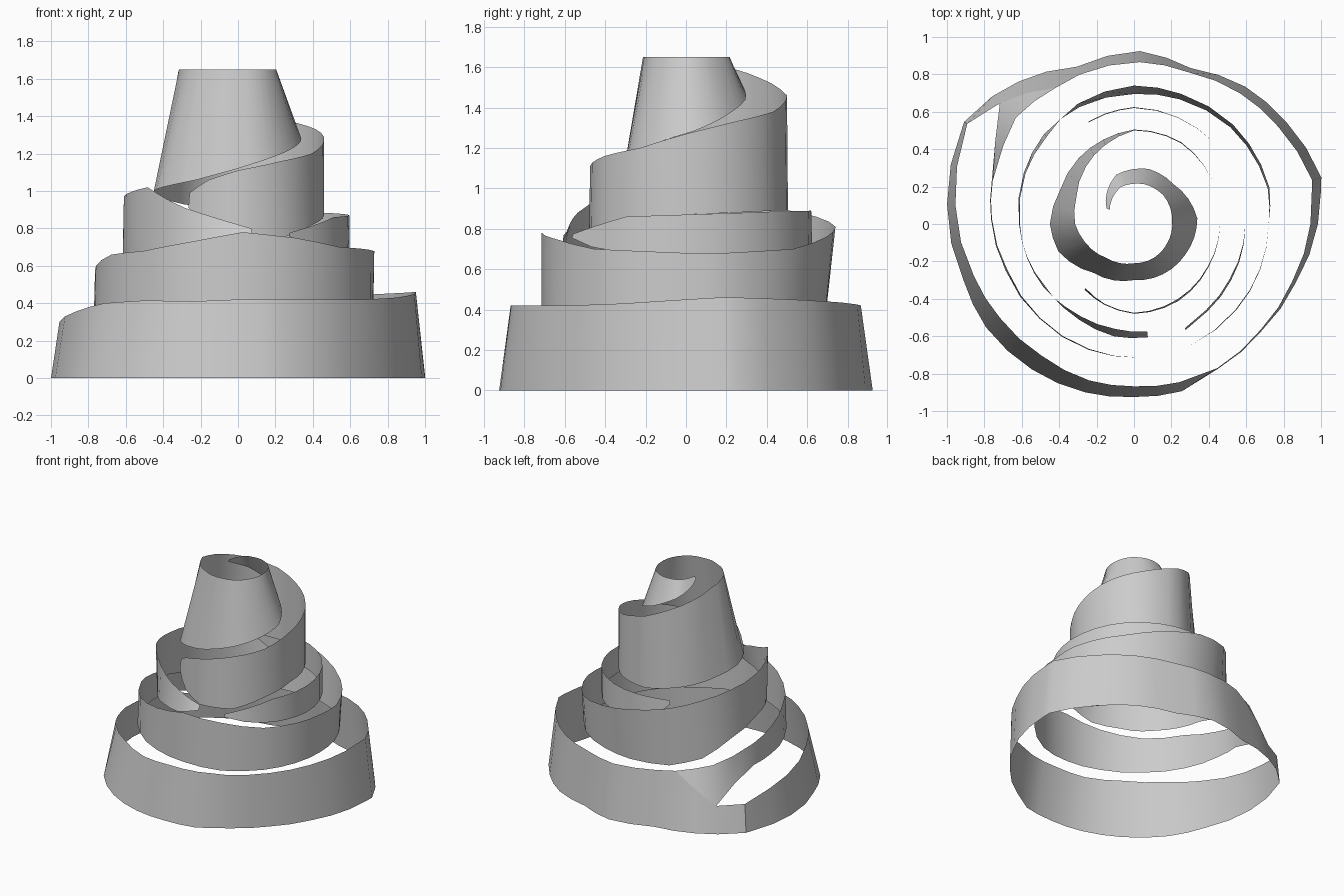
import bpy, bmesh, math

STEP = 10  # degrees per facet along each ribbon


def ribbon(name, keys):
    """Thin wall from keys (angle, bottom radius, bottom z, top radius, top z)."""
    rows = []
    for k0, k1 in zip(keys, keys[1:]):
        n = max(1, round((k1[0] - k0[0]) / STEP))
        rows += [[a + (b - a) * i / n for a, b in zip(k0, k1)] for i in range(n)]
    rows.append(keys[-1])
    bm = bmesh.new()
    prev = None
    for ang, rb, zb, rt, zt in rows:
        c, s = math.cos(math.radians(ang)), math.sin(math.radians(ang))
        pair = (bm.verts.new((rb * c, rb * s, zb)), bm.verts.new((rt * c, rt * s, zt)))
        if prev:
            bm.faces.new((prev[0], pair[0], pair[1], prev[1]))
        prev = pair
    bmesh.ops.remove_doubles(bm, verts=bm.verts, dist=0.0005)
    mesh = bpy.data.meshes.new(name)
    bm.to_mesh(mesh)
    bm.free()
    ob = bpy.data.objects.new(name, mesh)
    bpy.context.collection.objects.link(ob)
    bpy.context.view_layer.objects.active = ob
    ob.select_set(True)
    bpy.ops.object.shade_smooth_by_angle(angle=math.radians(35))
    ob.select_set(False)
    return ob


# Base wall: closed at the ground, top edge dips where the ramp splits off
ribbon("base_wall", [
    (138, 1.02, 0, .965, .20), (149, 1.06, 0, 1.04, .22), (162, 1.03, 0, .995, .27),
    (174, 1.005, 0, .96, .30), (198, .96, 0, .90, .36), (215, .965, 0, .875, .40),
    (235, .95, 0, .86, .415), (254, .937, 0, .87, .41), (270, .925, 0, .868, .42),
    (286, .93, 0, .88, .42), (300, .895, 0, .89, .42), (320, .89, 0, .882, .42),
    (340, .92, 0, .90, .43), (370, 1.015, 0, .965, .46), (374, 1.032, 0, .98, .46),
    (394, .98, 0, .93, .45), (411, .945, 0, .90, .44), (430, .887, 0, .862, .43),
    (448, .925, 0, .866, .42), (470, .895, 0, .85, .43), (480, .94, 0, .84, .43),
    (498, 1.02, 0, .965, .20),
])

# Second level: peels off the base at the back left, winds round, tapers out in front
ribbon("middle_ramp", [
    (120, .84, .43, .84, .43), (138, .965, .20, .85, .47), (149, .865, .31, .815, .50),
    (163, .795, .38, .79, .55), (178, .765, .39, .76, .60),
    (200, .73, .39, .72, .66), (225, .715, .40, .71, .68), (250, .715, .40, .71, .73),
    (272, .715, .39, .715, .78), (295, .715, .37, .715, .75), (320, .715, .37, .71, .70),
    (360, .72, .38, .72, .68), (375, .74, .40, .75, .68), (405, .73, .41, .75, .70),
    (430, .71, .41, .74, .76), (450, .695, .40, .74, .81), (475, .69, .40, .71, .86),
    (495, .68, .45, .66, .90), (515, .65, .56, .64, .94), (540, .615, .64, .61, .97),
    (575, .58, .66, .59, 1.02), (590, .585, .67, .575, .95), (600, .59, .69, .57, .91),
    (620, .61, .71, .57, .85), (637, .61, .77, .58, .80),
])

# Short overlapping wall on the right and back
ribbon("inner_wall", [
    (296, .63, .755, .62, .775), (310, .61, .71, .60, .81), (330, .60, .68, .59, .86),
    (360, .595, .66, .595, .87), (405, .61, .66, .61, .885), (450, .625, .69, .62, .89),
    (465, .61, .76, .605, .88), (474, .60, .84, .595, .87),
])

# Upper wall winding inward into the open tapered summit
ribbon("upper_spiral", [
    (233, .44, .91, .43, .99), (250, .46, .81, .455, 1.06), (270, .48, .75, .475, 1.11),
    (300, .475, .75, .465, 1.16), (330, .46, .82, .455, 1.20), (360, .46, .87, .46, 1.27),
    (390, .48, .88, .48, 1.33), (420, .505, .89, .50, 1.38), (450, .505, .89, .50, 1.46),
    (470, .48, .91, .45, 1.52), (490, .46, .93, .40, 1.57), (515, .435, .96, .34, 1.62),
    (540, .45, 1.0, .315, 1.65), (560, .43, 1.02, .28, 1.65), (590, .34, 1.06, .235, 1.65),
    (630, .30, 1.12, .21, 1.65), (660, .31, 1.17, .21, 1.65), (690, .32, 1.22, .205, 1.65),
    (725, .34, 1.28, .205, 1.65), (765, .30, 1.37, .22, 1.65), (795, .305, 1.44, .22, 1.65),
    (830, .28, 1.53, .21, 1.65), (870, .17, 1.63, .15, 1.65),
])
